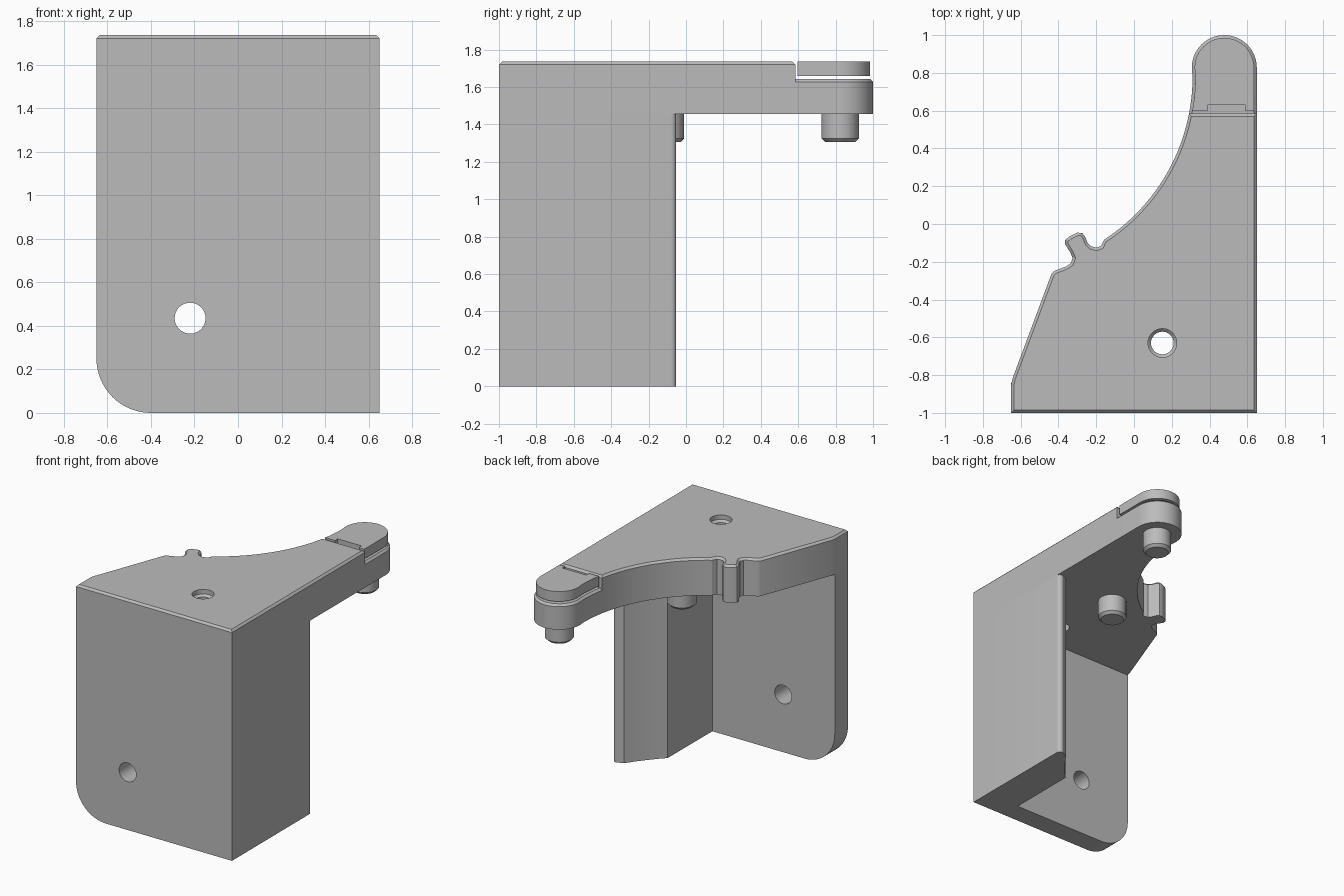
import bpy, bmesh, math
from mathutils import Vector

if "Cube" in bpy.data.objects:
    bpy.data.objects.remove(bpy.data.objects["Cube"], do_unlink=True)

GREY = (0.5, 0.5, 0.5, 1)
grey = bpy.data.materials.new("plain grey")
grey.use_nodes = True
grey.diffuse_color = GREY
grey.node_tree.nodes["Principled BSDF"].inputs["Base Color"].default_value = GREY

TOP, UNDER, STEP_Z, STEP_Y = 1.735, 1.455, 1.643, 0.585
CHAMFER = 0.015


def arc(cx, cy, r, a0, a1, n):
    steps = [math.radians(a0 + (a1 - a0) * i / n) for i in range(n + 1)]
    return [(cx + r * math.cos(a), cy + r * math.sin(a)) for a in steps]


def prism(name, pts, z0, z1, chamfer=0, keep=lambda a, b: True, bottom=False):
    """Extrude an outline upwards and chamfer its top (or bottom) rim."""
    bm = bmesh.new()
    base = bm.faces.new([bm.verts.new((x, y, z0)) for x, y in pts])
    ext = bmesh.ops.extrude_face_region(bm, geom=[base])["geom"]
    for v in ext:
        if isinstance(v, bmesh.types.BMVert):
            v.co.z = z1
    bmesh.ops.recalc_face_normals(bm, faces=bm.faces)
    if chamfer:
        zr = z0 if bottom else z1
        rim = [e for e in bm.edges
               if all(abs(v.co.z - zr) < 1e-5 for v in e.verts) and keep(e.verts[0].co, e.verts[1].co)]
        bmesh.ops.bevel(bm, geom=rim, offset=chamfer, segments=1, affect='EDGES', clamp_overlap=False)
    mesh = bpy.data.meshes.new(name)
    bm.to_mesh(mesh)
    bm.free()
    mesh.materials.append(grey)
    ob = bpy.data.objects.new(name, mesh)
    bpy.context.collection.objects.link(ob)
    return ob


def cut(ob, cutter):
    """Subtract a cutter and remove it."""
    mod = ob.modifiers.new("hole", 'BOOLEAN')
    mod.operation, mod.solver, mod.object = 'DIFFERENCE', 'EXACT', cutter
    bpy.context.view_layer.update()
    dg = bpy.context.evaluated_depsgraph_get()
    result = bpy.data.meshes.new_from_object(ob.evaluated_get(dg))
    ob.modifiers.clear()
    ob.data = result
    bpy.data.objects.remove(cutter, do_unlink=True)


def smooth(ob):
    bpy.ops.object.select_all(action='DESELECT')
    ob.select_set(True)
    bpy.context.view_layer.objects.active = ob
    bpy.ops.object.shade_smooth_by_angle(angle=math.radians(30))


# Shared shape of the large hollow curve
CX, CY, R = -0.72, 0.78, 1.03
step_angle = math.degrees(math.asin((STEP_Y - CY) / R))
step_x = CX + R * math.cos(math.radians(step_angle))

# Top plate with curved edge and small hook
hook = [(-0.175, -0.117), (-0.2, -0.125), (-0.228, -0.118), (-0.246, -0.098),
        (-0.258, -0.068), (-0.275, -0.047), (-0.3, -0.046), (-0.345, -0.068),
        (-0.364, -0.085), (-0.364, -0.108), (-0.338, -0.15), (-0.325, -0.18),
        (-0.335, -0.208), (-0.36, -0.225), (-0.42, -0.248), (-0.437, -0.264)]
plate_outline = ([(-0.65, -1), (0.65, -1), (0.65, STEP_Y)]
                 + arc(CX, CY, R, step_angle, -57, 24) + hook
                 + [(-0.644, -0.82), (-0.65, -0.85)])
plate = prism("top_plate", plate_outline, UNDER, TOP, CHAMFER)
drill = prism("plate_drill", arc(0.15, -0.63, 0.06, 0, 350, 35), 1.3, 1.9)
cut(plate, drill)
sink = prism("plate_countersink", arc(0.15, -0.63, 0.076, 0, 350, 35), TOP - 0.05, 1.9, 0.016, bottom=True)
cut(plate, sink)

# Lower part of the arm end
tip_outline = ([(step_x, STEP_Y), (0.65, STEP_Y)]
               + arc(0.478, 0.828, 0.172, 0, 180, 28)
               + arc(CX, CY, R, 0, step_angle, 8)[:-1])
tip = prism("arm_tip", tip_outline, UNDER, STEP_Z, CHAMFER,
            lambda a, b: max(a.y, b.y) > STEP_Y + 0.001)

# Separate pad above the arm end, with a notch at its front
PAD_Y = STEP_Y + 0.012
pad_outline = ([(step_x + 0.015, PAD_Y), (0.39, PAD_Y), (0.39, 0.63), (0.59, 0.63),
                (0.59, PAD_Y), (0.635, PAD_Y)]
               + arc(0.478, 0.828, 0.157, 0, 180, 28)
               + arc(CX, CY, R + 0.015, 0, step_angle + 2, 8))
pad = prism("arm_pad", pad_outline, STEP_Z + 0.017, TOP)

# Front wall with one rounded lower corner, drawn flat and stood upright
wall_outline = ([(0.65, 0), (0.65, UNDER), (-0.65, UNDER)]
                + arc(-0.4, 0.25, 0.25, 180, 270, 16))
front = prism("front_wall", wall_outline, 0.843, 1)
hole = prism("wall_drill", arc(-0.22, 0.435, 0.071, 0, 350, 35), 0.7, 1.2)
cut(front, hole)
for v in front.data.vertices:
    x, y, z = v.co
    v.co = Vector((x, -z, y))

# Side wall ending in a hollow curved face with a rounded lip
side_outline = ([(0.37, -0.843), (0.65, -0.843)]
                + arc(0.622, -0.08, 0.028, 0, 135, 8)
                + arc(CX, CY, 1.545, -33.5, -45, 10))
side = prism("side_wall", side_outline, 0, UNDER)

# Two round pegs below the plate
pegs = [prism(n, arc(x, y, 0.1, 0, 350, 35), 1.305, UNDER, 0.02, bottom=True)
        for n, x, y in (("arm_peg", 0.478, 0.825), ("inner_peg", 0.11, -0.11))]

for ob in [plate, tip, pad, front, side] + pegs:
    smooth(ob)
